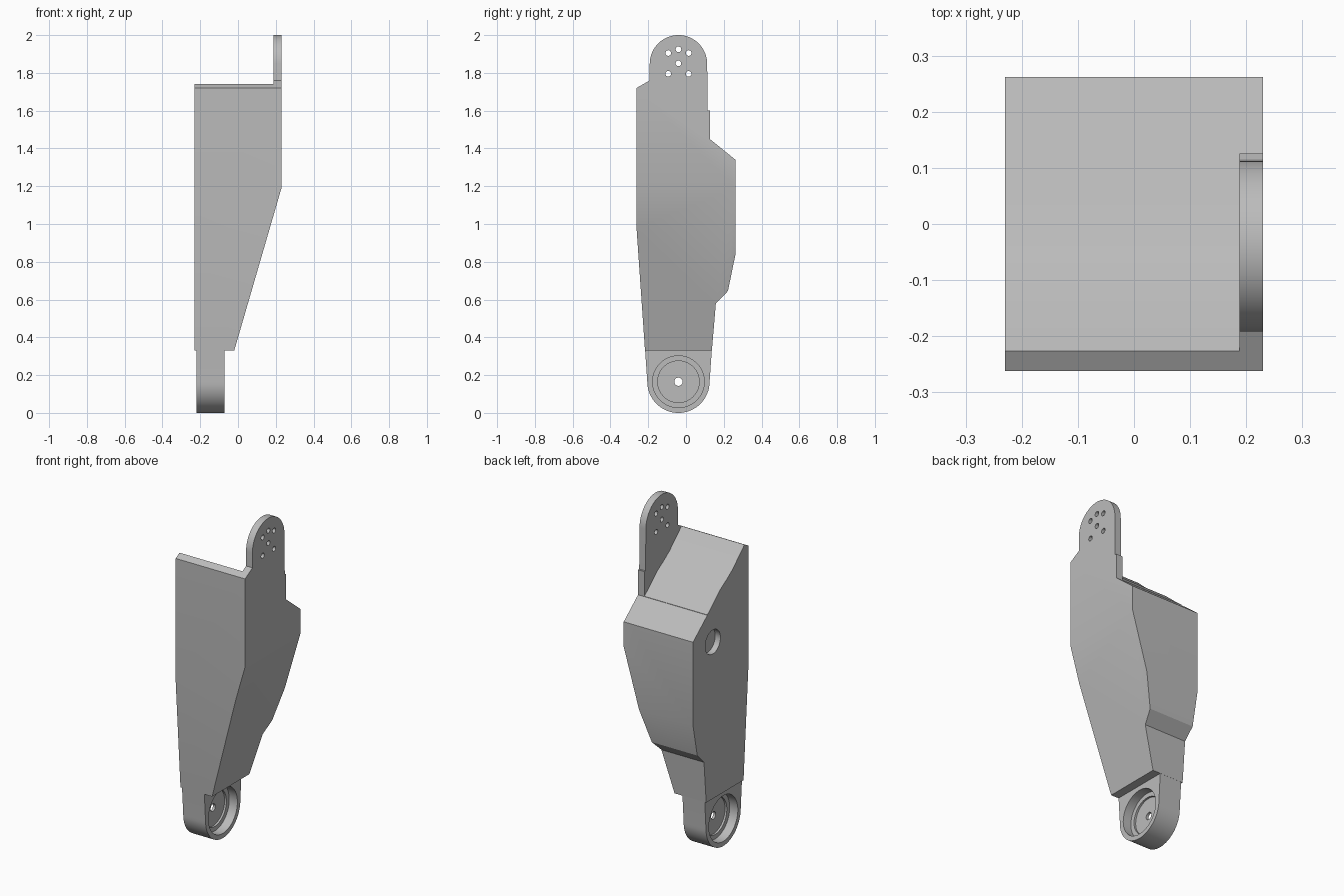
import bpy, bmesh, math
from mathutils import Matrix, Vector

cube = bpy.data.objects.get("Cube")
if cube:
    bpy.data.objects.remove(cube)

grey = bpy.data.materials.new("light_grey")
grey.use_nodes = True
GREY = (0.5, 0.5, 0.5, 1)
grey.diffuse_color = GREY
grey.node_tree.nodes["Principled BSDF"].inputs["Base Color"].default_value = GREY

AXIS_Y = -0.04    # shared centre line of the pivots


def arc(cz, r, start, end, n=32):
    """Points (y, z) along an arc about the pivot centre line."""
    angles = [math.radians(start + (end - start) * i / n) for i in range(n + 1)]
    return [(AXIS_Y + r * math.cos(a), cz + r * math.sin(a)) for a in angles]


def extrude(name, profile, x0, x1):
    """Extrude a (y, z) profile along x."""
    bm = bmesh.new()
    face = bm.faces.new([bm.verts.new((x0, y, z)) for y, z in profile])
    out = bmesh.ops.extrude_face_region(bm, geom=[face])
    verts = [v for v in out["geom"] if isinstance(v, bmesh.types.BMVert)]
    bmesh.ops.translate(bm, verts=verts, vec=(x1 - x0, 0, 0))
    bmesh.ops.recalc_face_normals(bm, faces=bm.faces)
    mesh = bpy.data.meshes.new(name)
    bm.to_mesh(mesh)
    bm.free()
    mesh.materials.append(grey)
    obj = bpy.data.objects.new(name, mesh)
    bpy.context.collection.objects.link(obj)
    return obj


def drill(y, z, r, x0, x1, n=40):
    """Cylindrical cutter along x."""
    ring = [(y + r * math.cos(math.tau * i / n), z + r * math.sin(math.tau * i / n))
            for i in range(n)]
    return extrude("cutter", ring, x0, x1)


def activate(obj):
    bpy.ops.object.select_all(action="DESELECT")
    obj.select_set(True)
    bpy.context.view_layer.objects.active = obj


def cut(obj, cutter):
    cutter.hide_render = True
    mod = obj.modifiers.new("cut", "BOOLEAN")
    mod.operation = "DIFFERENCE"
    mod.solver = "EXACT"
    mod.object = cutter
    activate(obj)
    bpy.ops.object.modifier_apply(modifier=mod.name)
    bpy.data.objects.remove(cutter)


# Body with its mounting tab, as one side profile
profile = [(-0.217, 0.33), (0.137, 0.33), (0.158, 0.58), (0.222, 0.645),
           (0.262, 0.84), (0.262, 1.34), (0.126, 1.45), (0.126, 1.6), (0.115, 1.6)]
profile += arc(1.848, 0.152, 0, 180)
profile += [(-0.192, 1.76), (-0.262, 1.72), (-0.262, 0.98)]
body = extrude("body", profile, -0.23, 0.23)

# Slanted underside of the body
bm = bmesh.new()
bm.from_mesh(body.data)
cut_result = bmesh.ops.bisect_plane(
    bm, geom=bm.verts[:] + bm.edges[:] + bm.faces[:], plane_co=(-0.02, 0, 0.33),
    plane_no=Vector((0.86, 0, -0.25)).normalized(), clear_outer=True)
rim = [e for e in cut_result["geom_cut"] if isinstance(e, bmesh.types.BMEdge)]
bmesh.ops.contextual_create(bm, geom=rim)
bmesh.ops.recalc_face_normals(bm, faces=bm.faces)
bm.to_mesh(body.data)
bm.free()

# Clear the space beside the tab down to the sloping top
slope = [(0.3, 1.309), (0.262, 1.34), (0.08, 1.49), (0.0, 1.56), (-0.06, 1.597),
         (-0.11, 1.632), (-0.165, 1.682), (-0.226, 1.739), (-0.226, 2.2), (0.3, 2.2)]
cut(body, extrude("cutter", slope, -0.5, 0.188))

# Tab screw holes and the shallow round pocket on the side
for y, z in [(0, 1.925), (0, 1.85)] + [(s * 0.054, z) for s in (-1, 1) for z in (1.795, 1.905)]:
    cut(body, drill(AXIS_Y + y, z, 0.015, 0.1, 0.3, 20))
cut(body, drill(0.074, 1.27, 0.072, -0.3, -0.195))

# Pivot link with stepped pockets on both sides and a through hole
link = extrude("pivot_link", arc(0.165, 0.165, 180, 360) + [(0.137, 0.34), (-0.217, 0.34)],
               -0.22, -0.072)
MID = -0.146
for side in (-1, 1):
    for r, depth in ((0.137, 0.02), (0.11, 0.008)):
        cut(link, drill(AXIS_Y, 0.165, r, MID + side * depth, MID + side * 0.2, 64))
cut(link, drill(AXIS_Y, 0.165, 0.022, -0.4, 0.1, 24))

for obj in (body, link):
    activate(obj)
    bpy.ops.object.shade_smooth_by_angle(angle=math.radians(20))
